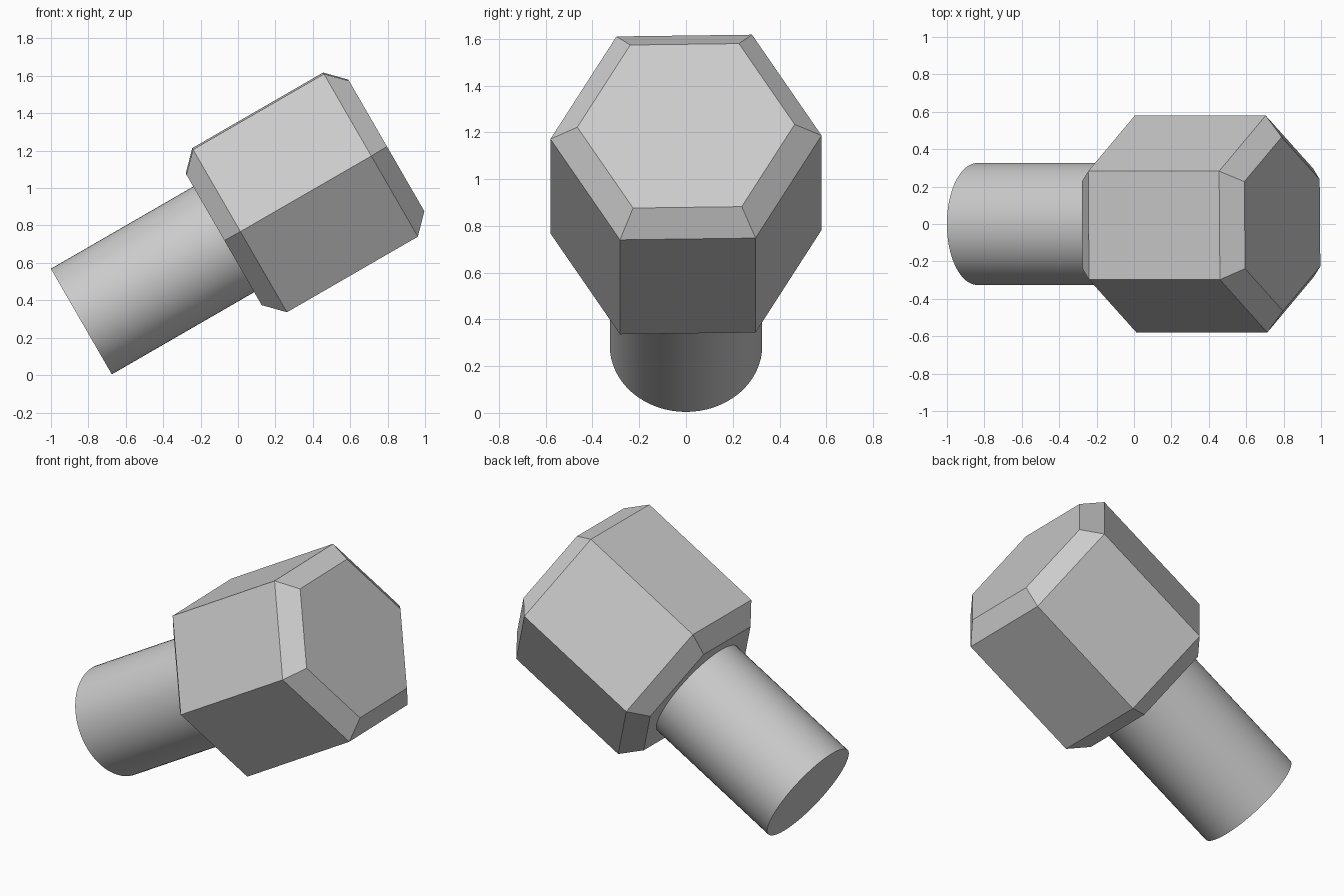
import bpy, bmesh
from math import sin, cos, pi, radians
from mathutils import Matrix

if "Cube" in bpy.data.objects:
    bpy.data.objects.remove(bpy.data.objects["Cube"])

TILT = radians(30)
BASE = (-0.8375, 0.0, 0.2865)   # centre of the free end of the shank

# Local x = world y, local y = tilted up, local z = along the bolt axis
d = (cos(TILT), 0, sin(TILT))
u = (-sin(TILT), 0, cos(TILT))
PLACE = Matrix(((0, u[0], d[0], BASE[0]),
                (1, u[1], d[1], BASE[1]),
                (0, u[2], d[2], BASE[2]),
                (0, 0, 0, 1)))


def lathe(name, profile, sides, turn=0.0, smooth=False):
    """Capped prism from (radius, height) rings along the bolt axis."""
    bm = bmesh.new()
    rings = []
    for r, h in profile:
        angles = [turn + 2 * pi * i / sides for i in range(sides)]
        rings.append([bm.verts.new((r * cos(a), r * sin(a), h)) for a in angles])
    for lo, hi in zip(rings, rings[1:]):
        for i in range(sides):
            j = (i + 1) % sides
            bm.faces.new((lo[i], lo[j], hi[j], hi[i])).smooth = smooth
    bm.faces.new(rings[0][::-1])
    bm.faces.new(rings[-1])
    if smooth:
        for e in bm.edges:
            e.smooth = e.calc_face_angle(0) < radians(30)
    mesh = bpy.data.meshes.new(name)
    bm.to_mesh(mesh)
    bm.free()
    obj = bpy.data.objects.new(name, mesh)
    obj.matrix_world = PLACE
    bpy.context.collection.objects.link(obj)
    return obj


# Round shank, seated slightly into the head
lathe("shank", [(0.326, 0.0), (0.326, 0.90)], 64, smooth=True)

# Hexagonal head with chamfered ends
lathe("hex_head", [(0.465, 0.879), (0.58, 0.977), (0.58, 1.785), (0.465, 1.883)],
      6, turn=radians(0.86))
